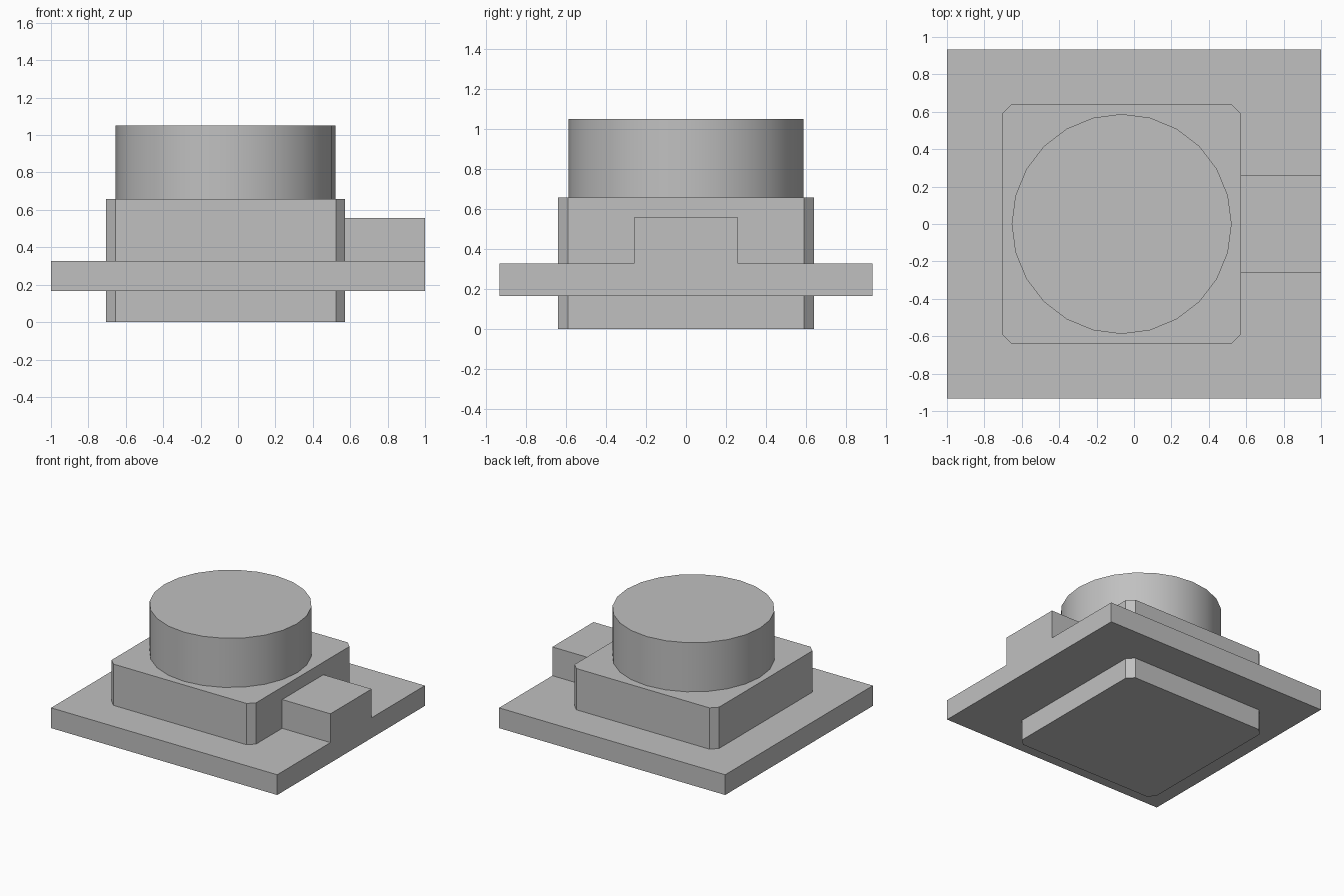
import bpy
import bmesh
import math

cube = bpy.data.objects.get("Cube")
if cube:
    bpy.data.objects.remove(cube, do_unlink=True)

grey = bpy.data.materials.new("plain grey")
grey.use_nodes = True
colour = (0.53, 0.53, 0.53, 1)
grey.diffuse_color = colour
grey.node_tree.nodes["Principled BSDF"].inputs["Base Color"].default_value = colour


def prism(name, outline, z0, z1):
    """Extrude a closed xy outline from z0 up to z1."""
    bm = bmesh.new()
    base = bm.faces.new([bm.verts.new((x, y, z0)) for x, y in outline])
    top = bmesh.ops.extrude_face_region(bm, geom=[base], use_keep_orig=True)["geom"]
    verts = [v for v in top if isinstance(v, bmesh.types.BMVert)]
    bmesh.ops.translate(bm, verts=verts, vec=(0, 0, z1 - z0))
    bmesh.ops.recalc_face_normals(bm, faces=bm.faces)
    mesh = bpy.data.meshes.new(name)
    bm.to_mesh(mesh)
    bm.free()
    mesh.materials.append(grey)
    obj = bpy.data.objects.new(name, mesh)
    bpy.context.collection.objects.link(obj)
    return obj


def rectangle(x0, x1, half_y):
    return [(x0, -half_y), (x1, -half_y), (x1, half_y), (x0, half_y)]


def chamfered(cx, half, cut):
    """Square outline with its four corners cut off."""
    inner = half - cut
    pts = [(inner, -half), (half, -inner), (half, inner), (inner, half),
           (-inner, half), (-half, inner), (-half, -inner), (-inner, -half)]
    return [(cx + x, y) for x, y in pts]


def circle(cx, radius, sides):
    turn = 2 * math.pi / sides
    return [(cx + radius * math.cos(i * turn), radius * math.sin(i * turn))
            for i in range(sides)]


centre_x = -0.066

# Wide flat board
prism("base_plate", rectangle(-1, 1, 0.933), 0.165, 0.327)

# Chamfered body passing through the board
prism("body_block", chamfered(centre_x, 0.639, 0.05), 0, 0.657)

# Side block, flush with the board's edge
prism("side_block", rectangle(0.573, 1, 0.26), 0.327, 0.557)

# Round barrel on top
barrel = prism("round_barrel", circle(centre_x, 0.588, 24), 0.657, 1.05)
bpy.ops.object.select_all(action="DESELECT")
barrel.select_set(True)
bpy.context.view_layer.objects.active = barrel
bpy.ops.object.shade_smooth_by_angle(angle=math.radians(30))
